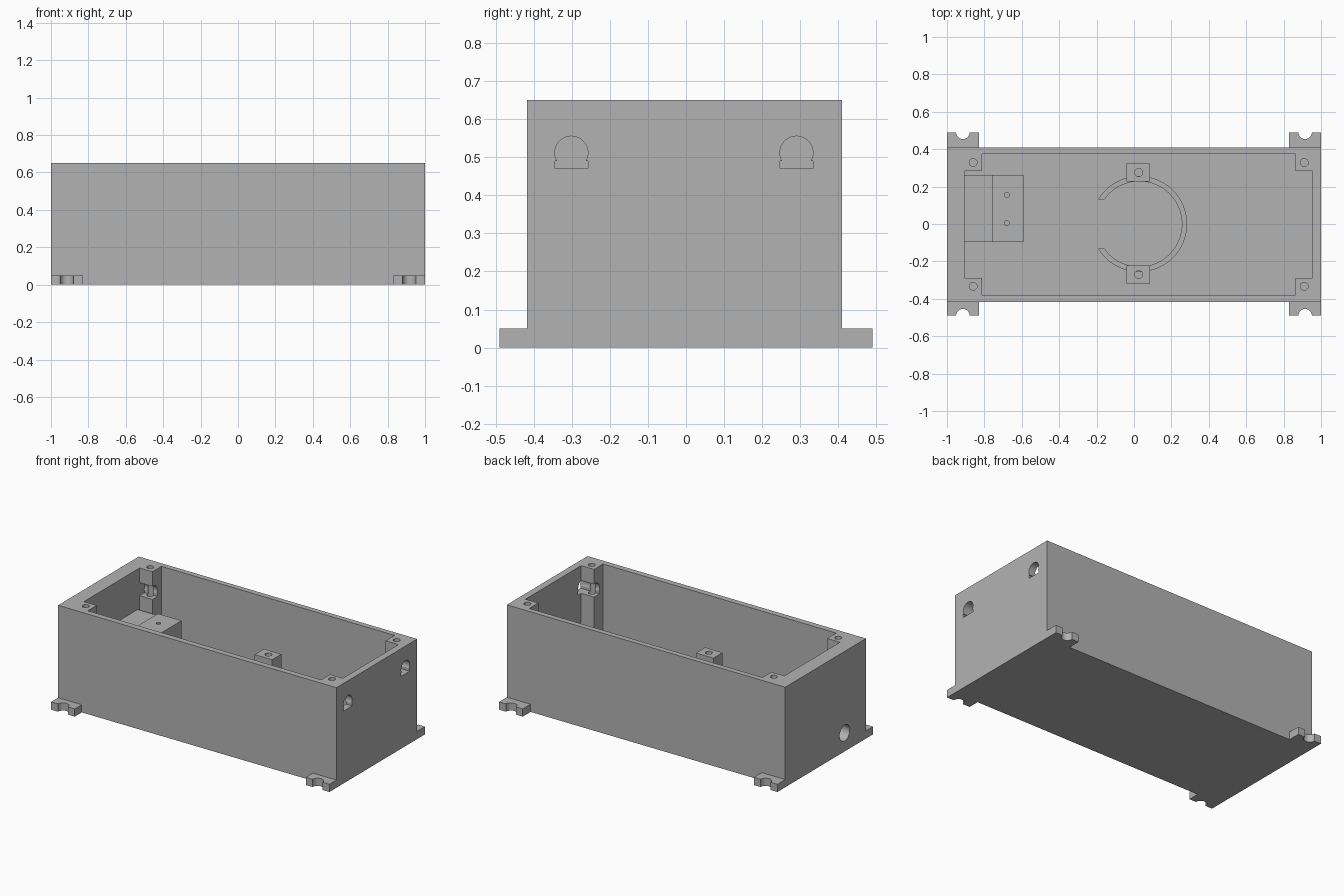
import bpy, bmesh
from math import sin, cos, asin, pi, radians
from mathutils import Vector

if "Cube" in bpy.data.objects:
    bpy.data.objects.remove(bpy.data.objects["Cube"], do_unlink=True)

grey = bpy.data.materials.new("plain grey")
grey.use_nodes = True
grey.diffuse_color = (0.45, 0.45, 0.45, 1)
bsdf = next(n for n in grey.node_tree.nodes if n.type == "BSDF_PRINCIPLED")
bsdf.inputs["Base Color"].default_value = grey.diffuse_color


def prism(name, points, low, high, axis="z"):
    """Extrude a flat outline along z, or a (y, z) outline along x."""
    place = (lambda a, b: (a, b, low)) if axis == "z" else (lambda a, b: (low, a, b))
    step = Vector((0, 0, high - low)) if axis == "z" else Vector((high - low, 0, 0))
    bm = bmesh.new()
    face = bm.faces.new([bm.verts.new(place(*p)) for p in points])
    new = bmesh.ops.extrude_face_region(bm, geom=[face], use_keep_orig=True)["geom"]
    bmesh.ops.translate(bm, vec=step, verts=[v for v in new if isinstance(v, bmesh.types.BMVert)])
    bmesh.ops.recalc_face_normals(bm, faces=bm.faces)
    mesh = bpy.data.meshes.new(name)
    bm.to_mesh(mesh)
    bm.free()
    mesh.materials.append(grey)
    obj = bpy.data.objects.new(name, mesh)
    bpy.context.collection.objects.link(obj)
    return obj


def arc(cx, cy, r, start=0, end=2 * pi, n=32):
    closed = abs(end - start) > 2 * pi - 0.001
    count = n if closed else n + 1
    return [(cx + r * cos(start + (end - start) * i / n),
             cy + r * sin(start + (end - start) * i / n)) for i in range(count)]


def rect(x0, x1, y0, y1):
    return [(x0, y0), (x1, y0), (x1, y1), (x0, y1)]


def select_only(obj):
    bpy.ops.object.select_all(action="DESELECT")
    obj.select_set(True)
    bpy.context.view_layer.objects.active = obj


def cut(obj, *cutters):
    for cutter in cutters:
        mod = obj.modifiers.new("cut", "BOOLEAN")
        mod.operation, mod.solver, mod.object = "DIFFERENCE", "EXACT", cutter
        select_only(obj)
        bpy.ops.object.modifier_apply(modifier=mod.name)
        bpy.data.objects.remove(cutter, do_unlink=True)


FLOOR, TOP = 0.05, 0.65
parts = []

# Case: a block hollowed by an outline that leaves four corner posts
case = prism("case", rect(-1, 1, -0.418, 0.41), 0, TOP)
x0, x1, y0, y1, post = -0.905, 0.955, -0.38, 0.375, 0.092
cavity = [(x0 + post, y0), (x1 - post, y0), (x1 - post, y0 + post), (x1, y0 + post),
          (x1, y1 - post), (x1 - post, y1 - post), (x1 - post, y1), (x0 + post, y1),
          (x0 + post, y1 - post), (x0, y1 - post), (x0, y0 + post), (x0 + post, y0 + post)]
cut(case, prism("cavity_cutter", cavity, FLOOR, TOP + 0.1))

# Keyhole openings run through the right wall and all posts
r, base, shoulder, mid = 0.0435, 0.47, 0.49, 0.5115
dip = asin((mid - shoulder) / r)
for y in (-0.301, 0.29):
    outline = [(y - r, shoulder), (y - r, base), (y + r, base), (y + r, shoulder)]
    outline += arc(y, mid, r, -dip, pi + dip)
    cut(case, prism("keyhole_cutter", outline, x0, 1.1, "x"))

# Lid screw holes and the cable hole
for x in (-0.86, 0.91):
    for y in (-0.333, 0.328):
        cut(case, prism("screw_cutter", arc(x, y, 0.021, n=24), 0.35, TOP + 0.1))
cut(case, prism("cable_cutter", arc(-0.2, 0.12, 0.052), -1.1, -0.85, "x"))
parts.append(case)

# Mounting feet with half-round notches
for side, s in (("left", 1), ("right", -1)):
    for end, e, wall in (("front", -1, -0.418), ("back", 1, 0.41)):
        outline = [(s, wall), (s, e * 0.49)]
        outline += [(s * a, e * b) for a, b in arc(0.915, 0.49, 0.036, 0, -pi, 20)]
        outline += [(s * 0.83, e * 0.49), (s * 0.83, wall)]
        parts.append(prism(f"{end}_{side}_foot", outline, 0, FLOOR))

# Open ring holder on the floor
cx, outer, inner, gap = 0.028, 0.256, 0.228, 0.13
a, b = pi - asin(gap / outer), pi - asin(gap / inner)
ring = arc(cx, 0, outer, -a, a, 64) + arc(cx, 0, inner, b, -b, 64)
parts.append(prism("ring_holder", ring, FLOOR, 0.2))

# Screw columns beside the ring
for name, low, high in (("back_column", 0.228, 0.323), ("front_column", -0.318, -0.223)):
    column = prism(name, rect(-0.04, 0.085, low, high), FLOOR, 0.34)
    cut(column, prism("column_cutter", arc(0.025, (low + high) / 2, 0.021, n=24), 0.15, 0.5))
    parts.append(column)

# Raised support block against the right wall
support = prism("support_block", rect(-0.76, -0.59, -0.095, 0.263), FLOOR, 0.4)
for y in (0.005, 0.155):
    cut(support, prism("pilot_cutter", arc(-0.68, y, 0.013, n=20), 0.25, 0.5))
parts.append(support)
parts.append(prism("support_ledge", rect(x0, -0.76, -0.095, 0.263), FLOOR, 0.388))

for part in parts:
    select_only(part)
    bpy.ops.object.shade_smooth_by_angle(angle=radians(30))
